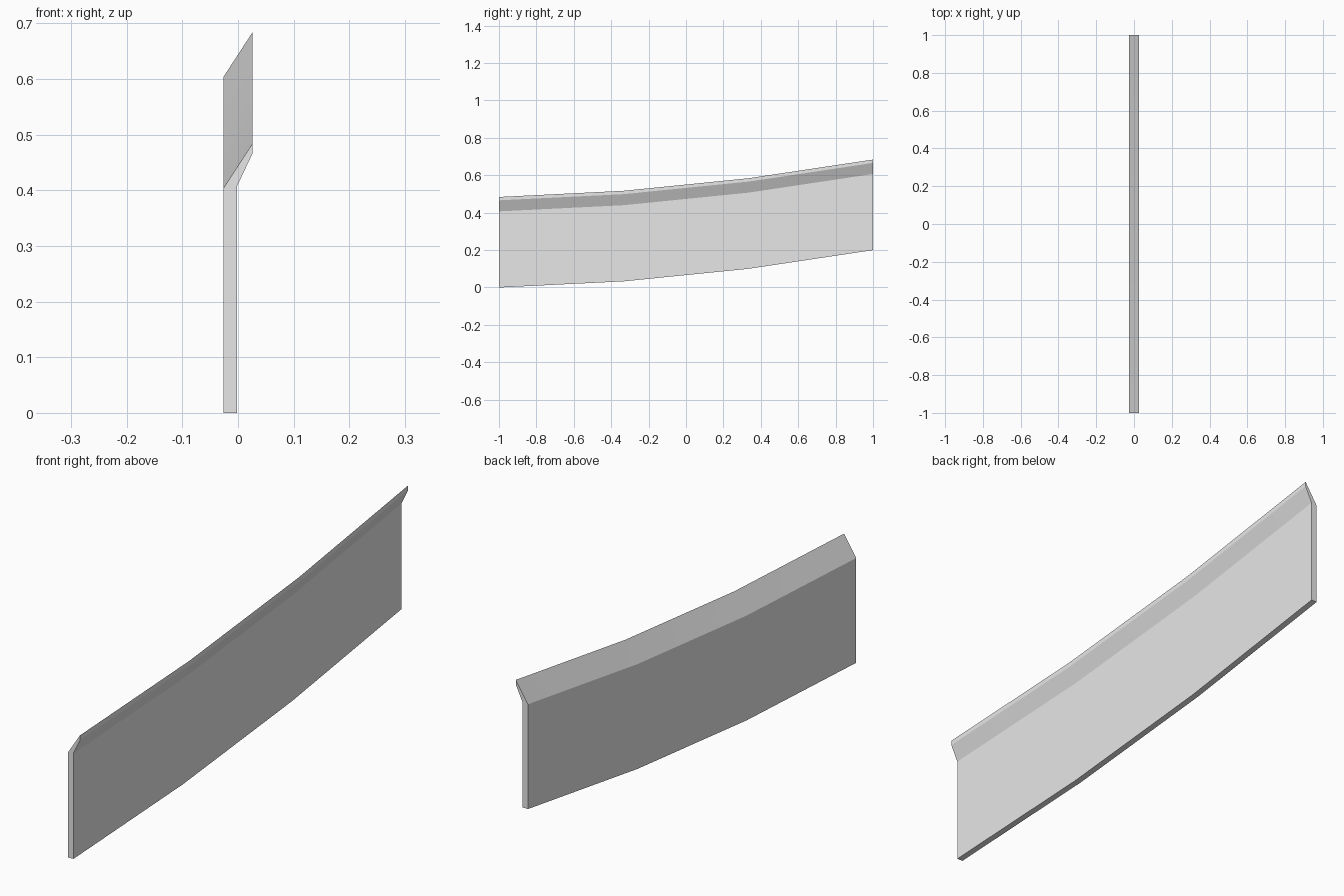
import bpy
import bmesh

cube = bpy.data.objects.get("Cube")
if cube:
    bpy.data.objects.remove(cube, do_unlink=True)

# Plain grey finish
grey = bpy.data.materials.new("light_grey")
grey.use_nodes = True
colour = (0.8, 0.8, 0.8, 1)
grey.diffuse_color = colour
grey.node_tree.nodes["Principled BSDF"].inputs["Base Color"].default_value = colour

# Cross-section of the thin wall with its flared, sloping cap (x, z)
profile = [(-0.026, 0), (-0.002, 0), (-0.002, 0.407),
           (0.026, 0.466), (0.026, 0.484), (-0.026, 0.404)]
# Stations along the length, each raised a little more (y, lift)
stations = [(-1, 0), (-1 / 3, 0.033), (1 / 3, 0.1), (1, 0.2)]

# Loft the section through the stations and close both ends
bm = bmesh.new()
rings = [[bm.verts.new((x, y, z + lift)) for x, z in profile]
         for y, lift in stations]
count = len(profile)
for near, far in zip(rings, rings[1:]):
    for i in range(count):
        j = (i + 1) % count
        bm.faces.new((near[i], near[j], far[j], far[i]))
bm.faces.new(rings[0])
bm.faces.new(rings[-1][::-1])
bmesh.ops.recalc_face_normals(bm, faces=bm.faces[:])

mesh = bpy.data.meshes.new("curved_wall_panel")
bm.to_mesh(mesh)
bm.free()
mesh.materials.append(grey)
panel = bpy.data.objects.new("curved_wall_panel", mesh)
bpy.context.collection.objects.link(panel)

# Smooth the gentle bends while keeping the section edges crisp
bpy.context.view_layer.objects.active = panel
panel.select_set(True)
bpy.ops.object.shade_smooth_by_angle(angle=0.3)
